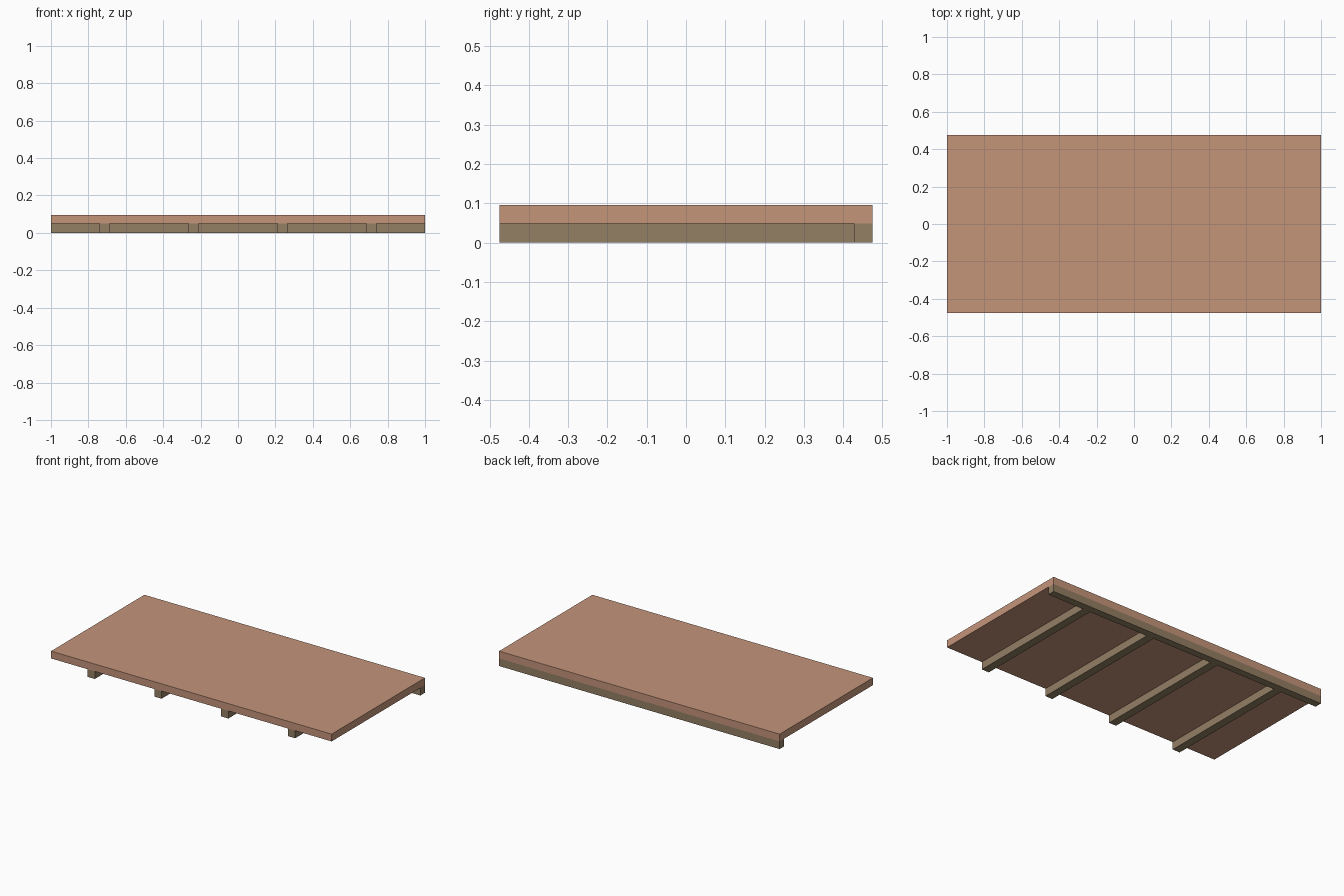
import bpy
import bmesh
from mathutils import Matrix, Vector

if "Cube" in bpy.data.objects:
    bpy.data.objects.remove(bpy.data.objects["Cube"])


def material(name, rgb):
    m = bpy.data.materials.new(name)
    m.diffuse_color = (*rgb, 1.0)
    m.use_nodes = True
    m.node_tree.nodes["Principled BSDF"].inputs["Base Color"].default_value = m.diffuse_color
    return m


def box(name, lo, hi, mat):
    lo, hi = Vector(lo), Vector(hi)
    bm = bmesh.new()
    bmesh.ops.create_cube(bm, size=1.0, matrix=Matrix.Diagonal((*(hi - lo), 1.0)))
    mesh = bpy.data.meshes.new(name)
    bm.to_mesh(mesh)
    bm.free()
    mesh.materials.append(mat)
    ob = bpy.data.objects.new(name, mesh)
    ob.location = (lo + hi) / 2
    bpy.context.collection.objects.link(ob)
    return ob


deck_wood = material("warm deck wood", (0.555, 0.299, 0.195))
frame_wood = material("brown frame wood", (0.296, 0.212, 0.127))

HALF_DEPTH = 0.475
RAIL_FRONT = 0.428
FRAME_TOP = 0.049

# Deck slab
box("deck", (-1, -HALF_DEPTH, FRAME_TOP), (1, HALF_DEPTH, 0.096), deck_wood)

# Rail along the back edge
box("back_rail", (-1, RAIL_FRONT, 0), (1, HALF_DEPTH, FRAME_TOP), frame_wood)

# Four evenly spaced joists running from the front edge to the rail
for i in range(4):
    x = (i - 1.5) * 0.476
    box(f"joist_{i + 1}", (x - 0.026, -HALF_DEPTH, 0),
        (x + 0.026, RAIL_FRONT, FRAME_TOP), frame_wood)
